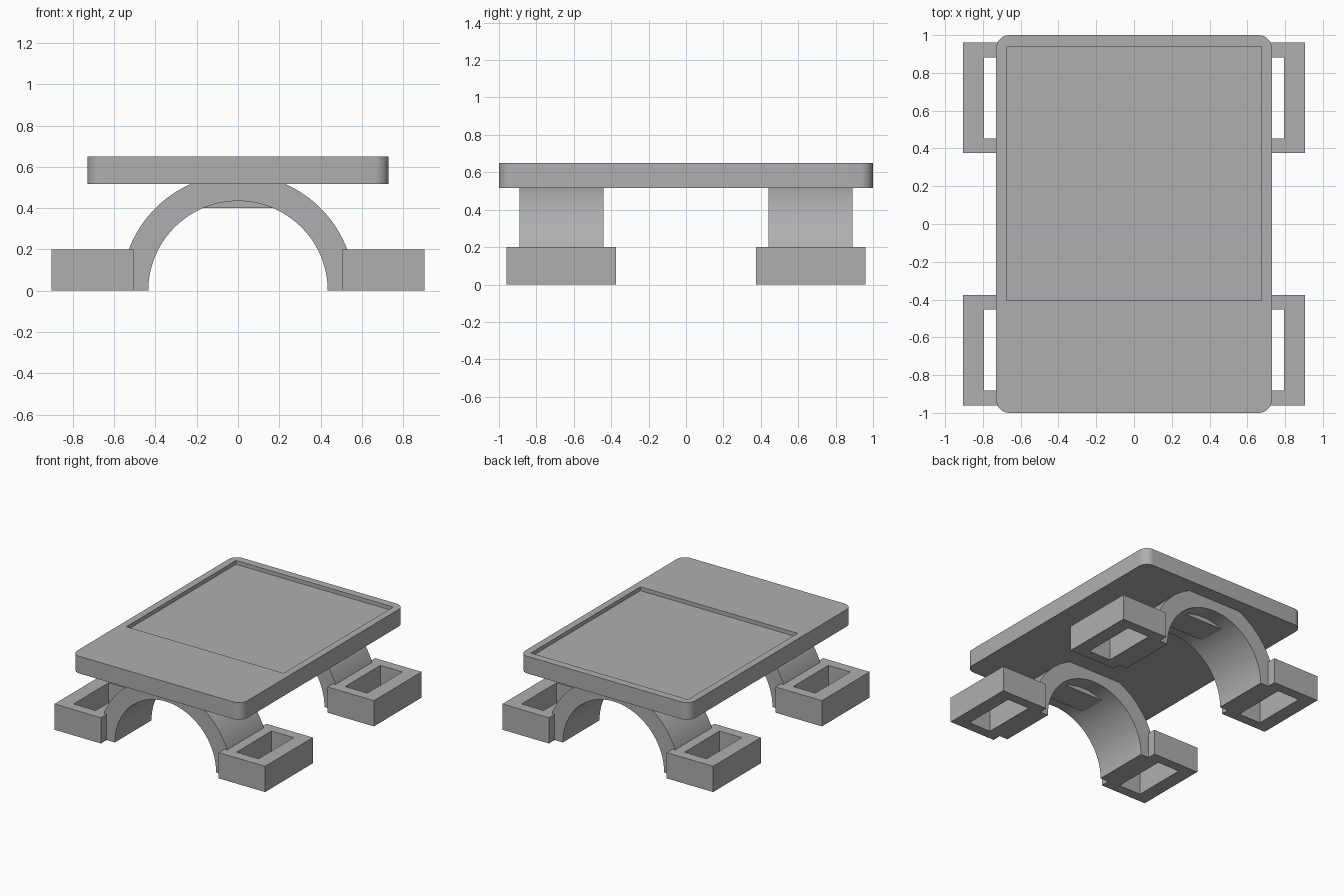
import bpy
import bmesh
from math import sin, cos, pi, radians

if "Cube" in bpy.data.objects:
    bpy.data.objects.remove(bpy.data.objects["Cube"])

GREY = (0.43, 0.43, 0.43, 1)
grey = bpy.data.materials.new("plain grey")
grey.use_nodes = True
grey.diffuse_color = GREY
grey.node_tree.nodes["Principled BSDF"].inputs["Base Color"].default_value = GREY


def finish(name, bm):
    bmesh.ops.recalc_face_normals(bm, faces=bm.faces)
    mesh = bpy.data.meshes.new(name)
    bm.to_mesh(mesh)
    bm.free()
    mesh.materials.append(grey)
    obj = bpy.data.objects.new(name, mesh)
    bpy.context.collection.objects.link(obj)
    return obj


def box(name, x, y, z, corner=0):
    """Box from (min, max) ranges, with optional rounded upright edges."""
    bm = bmesh.new()
    bmesh.ops.create_cube(bm, size=1)
    for v in bm.verts:
        v.co = [(a + b) / 2 + (b - a) * c for (a, b), c in zip((x, y, z), v.co)]
    if corner:
        upright = [e for e in bm.edges
                   if abs(e.verts[0].co.z - e.verts[1].co.z) > 0.01]
        bmesh.ops.bevel(bm, geom=upright, offset=corner, segments=8,
                        profile=0.5, affect='EDGES')
    return finish(name, bm)


def select(obj):
    bpy.ops.object.select_all(action='DESELECT')
    obj.select_set(True)
    bpy.context.view_layer.objects.active = obj


def cut(obj, cutter):
    mod = obj.modifiers.new("cut", 'BOOLEAN')
    mod.operation = 'DIFFERENCE'
    mod.solver = 'EXACT'
    mod.object = cutter
    select(obj)
    bpy.ops.object.modifier_apply(modifier=mod.name)
    bpy.data.objects.remove(cutter)


def smooth(obj):
    select(obj)
    bpy.ops.object.shade_smooth_by_angle(angle=radians(30))


def arch(name, y0, y1, inner, outer, top, steps=48):
    """Half ring standing on the ground, flattened where it meets the plate."""
    bm = bmesh.new()
    rings = []
    for i in range(steps + 1):
        a = pi * i / steps
        rings.append([bm.verts.new((r * cos(a), y, min(r * sin(a), top)))
                      for r, y in ((inner, y0), (outer, y0), (outer, y1), (inner, y1))])
    for p, q in zip(rings, rings[1:]):
        for k in range(4):
            n = (k + 1) % 4
            bm.faces.new((p[k], p[n], q[n], q[k]))
    bm.faces.new(rings[0])
    bm.faces.new(rings[-1])
    obj = finish(name, bm)
    smooth(obj)
    return obj


# Top plate with a shallow rectangular recess towards the back
plate = box("top_plate", (-0.73, 0.73), (-1, 1), (0.517, 0.65), corner=0.07)
cut(plate, box("recess_cutter", (-0.675, 0.675), (-0.405, 0.94), (0.62, 0.8)))
smooth(plate)

for end, sy in (("front", -1), ("back", 1)):
    def span(a, b):
        return tuple(sorted((a * sy, b * sy)))

    # Arch and the flat block under its crown
    arch(end + "_arch", *span(0.44, 0.89), 0.435, 0.566, 0.525)
    box(end + "_arch_block", (-0.2, 0.2), span(0.56, 0.77), (0.4, 0.52))

    # Foot blocks with an upright slot through each
    for side, sx in (("left", 1), ("right", -1)):
        foot = box(f"{end}_{side}_foot", tuple(sorted((0.505 * sx, 0.905 * sx))),
                   span(0.375, 0.96), (0, 0.2))
        cut(foot, box("slot_cutter", tuple(sorted((0.605 * sx, 0.795 * sx))),
                      span(0.452, 0.882), (-0.1, 0.3)))
